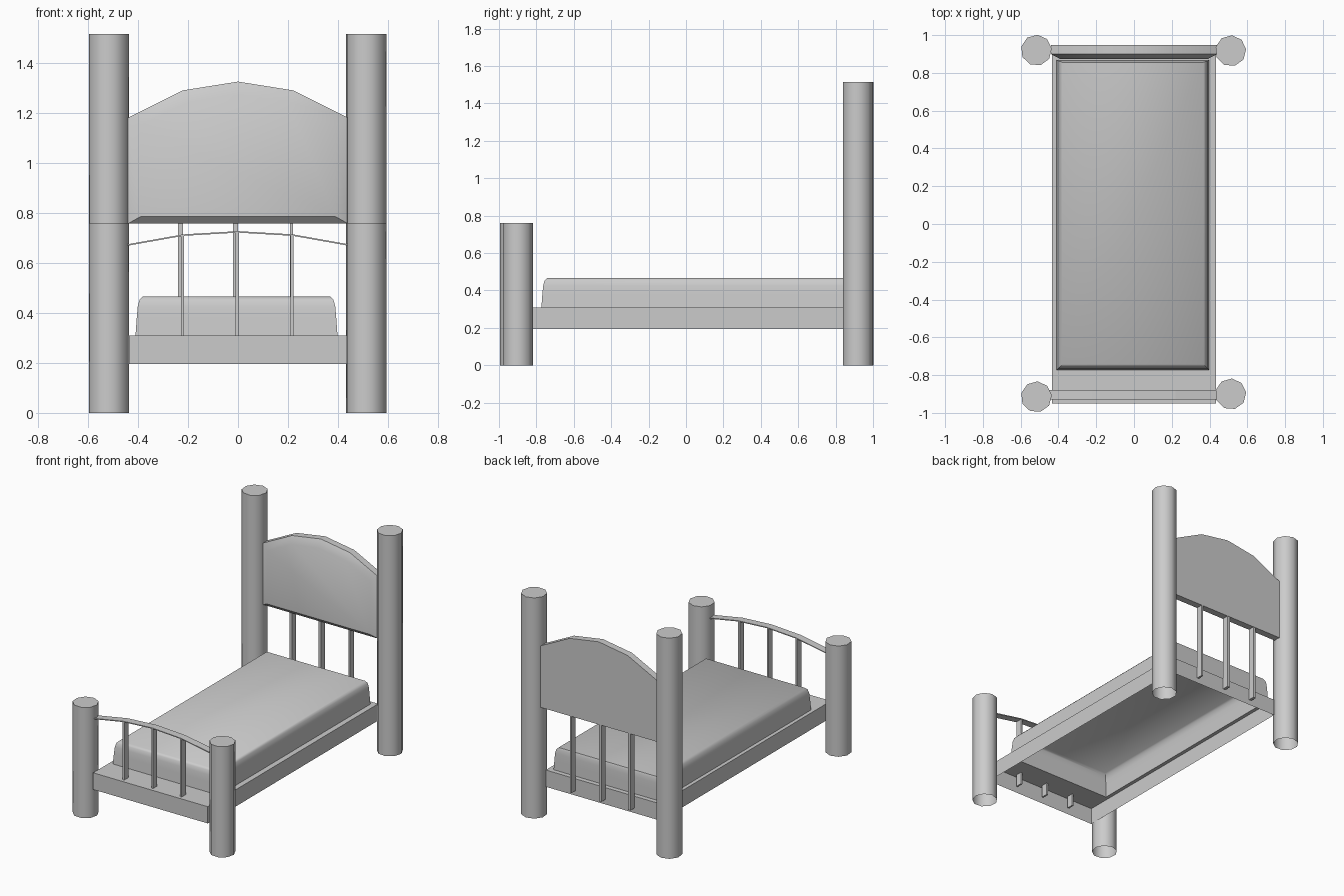
import bpy, bmesh, math

if "Cube" in bpy.data.objects:
    bpy.data.objects.remove(bpy.data.objects["Cube"])


def finish(name, bm, smooth=None):
    bmesh.ops.recalc_face_normals(bm, faces=bm.faces)
    me = bpy.data.meshes.new(name)
    bm.to_mesh(me)
    bm.free()
    ob = bpy.data.objects.new(name, me)
    bpy.context.collection.objects.link(ob)
    if smooth:
        bpy.ops.object.select_all(action='DESELECT')
        ob.select_set(True)
        bpy.context.view_layer.objects.active = ob
        bpy.ops.object.shade_smooth_by_angle(angle=math.radians(smooth))
    return ob


def loft(name, rings, cap_start=False, cap_end=False, smooth=None):
    """Bridge equal-length closed loops of points."""
    bm = bmesh.new()
    loops = [[bm.verts.new(p) for p in ring] for ring in rings]
    n = len(loops[0])
    for a, b in zip(loops, loops[1:]):
        for i in range(n):
            j = (i + 1) % n
            bm.faces.new((a[i], a[j], b[j], b[i]))
    if cap_start:
        bm.faces.new(loops[0][::-1])
    if cap_end:
        bm.faces.new(loops[-1])
    return finish(name, bm, smooth)


def rect(x0, x1, y0, y1, z):
    return [(x0, y0, z), (x1, y0, z), (x1, y1, z), (x0, y1, z)]


def box(name, x0, x1, y0, y1, z0, z1):
    return loft(name, [rect(x0, x1, y0, y1, z0), rect(x0, x1, y0, y1, z1)], True, True)


def post(name, x, y, h, sides=9, r=0.082):
    ring = [(x + r * math.cos(2 * math.pi * i / sides + 0.1),
             y + r * math.sin(2 * math.pi * i / sides + 0.1)) for i in range(sides)]
    return loft(name, [[(px, py, z) for px, py in ring] for z in (0, h)],
                cap_end=True, smooth=50)


# Corner posts, open underneath
post("head_post_left", -0.517, 0.92, 1.515)
post("head_post_right", 0.512, 0.917, 1.515)
post("foot_post_left", -0.517, -0.915, 0.76)
post("foot_post_right", 0.512, -0.9, 0.76)

# Bed frame: thin skirt with a top lip around the mattress
W = 0.435
loft("bed_frame", [rect(-W, W, -0.95, 0.9, 0.195),
                   rect(-W, W, -0.95, 0.9, 0.31),
                   rect(-0.41, 0.398, -0.773, 0.865, 0.31)])

# Mattress: open underneath, rounded top edge
rings = [(0, 0.31), (0.005, 0.38), (0.009, 0.425), (0.016, 0.452), (0.03, 0.466)]
loft("mattress", [rect(-0.41 + d, 0.398 - d, -0.773 + d, 0.868 - d * 0.4, z)
                  for d, z in rings], cap_end=True, smooth=50)


# Arched headboard with raised front panel
def arch(y, w, low, edge, mid_x, mid, top):
    return [(-w, y, low), (w, y, low), (w, y, edge), (mid_x, y, mid),
            (0, y, top), (-mid_x, y, mid), (-w, y, edge)]


outer = (0.44, 0.757, 1.18, 0.22, 1.29, 1.325)
loft("headboard", [arch(0.948, *outer), arch(0.9, *outer),
                   arch(0.873, 0.39, 0.785, 1.152, 0.197, 1.245, 1.273)],
     True, True, smooth=30)

# Headboard spindles
for i, (x, w) in enumerate([(-0.23, 0.02), (-0.01, 0.02), (0.214, 0.013)]):
    box(f"head_spindle_{i + 1}", x - w / 2, x + w / 2, 0.902, 0.946, 0.23, 0.76)

# Footboard: thin arched strip
path = [(-0.45, 0.673), (-0.22, 0.714), (0, 0.727), (0.22, 0.714), (0.45, 0.673)]
loft("foot_rail", [[(x, -0.93, z), (x, -0.878, z), (x, -0.878, z - 0.006), (x, -0.93, z - 0.006)]
                   for x, z in path], True, True)

# Footboard spindles
for i, (x, top) in enumerate([(-0.221, 0.711), (-0.003, 0.724), (0.215, 0.711)]):
    box(f"foot_spindle_{i + 1}", x - 0.006, x + 0.006, -0.927, -0.882, 0.225, top)
